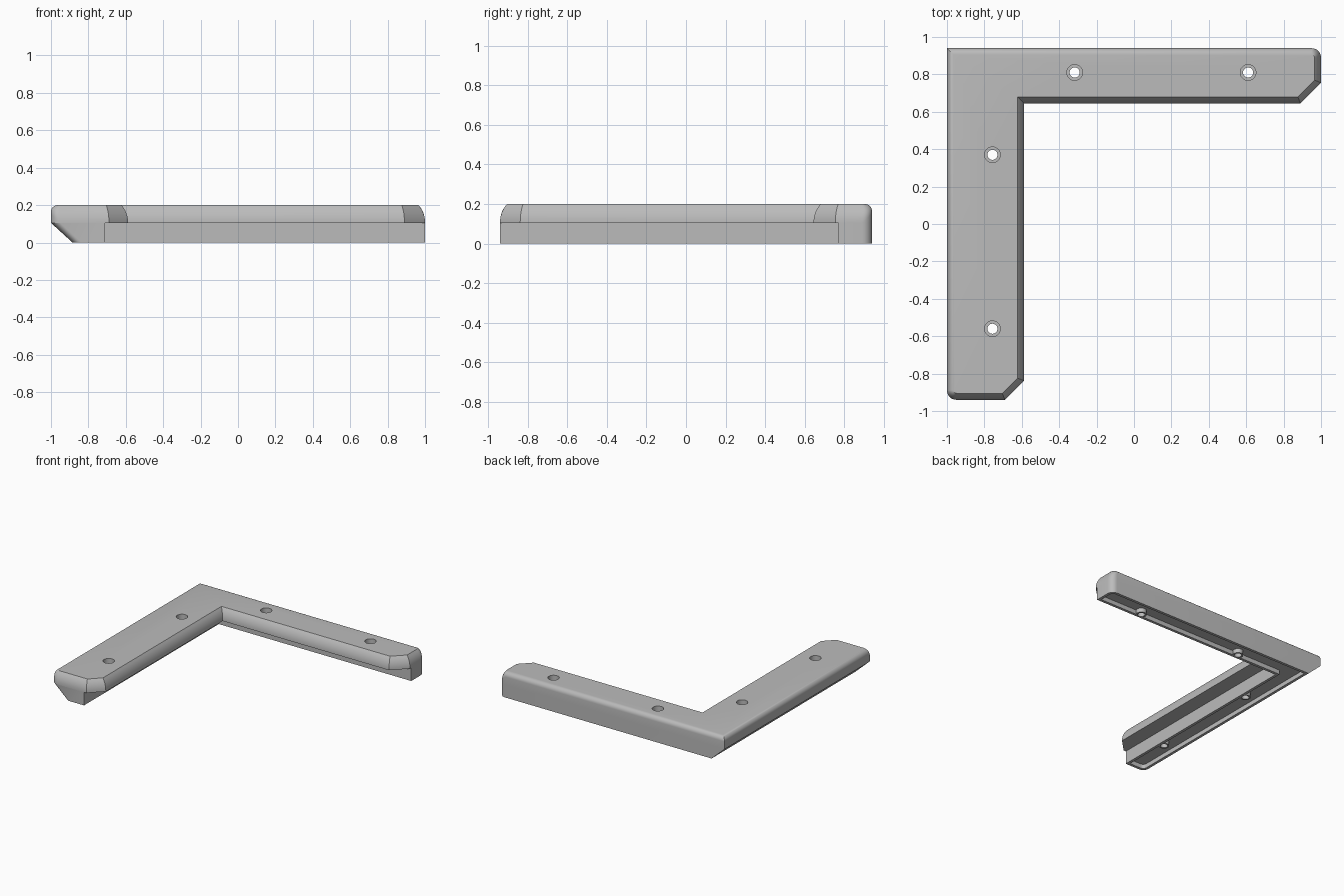
import bpy, bmesh, math
from mathutils import Vector

cube = bpy.data.objects.get("Cube")
if cube:
    bpy.data.objects.remove(cube, do_unlink=True)

grey = bpy.data.materials.new("plain grey")
grey.use_nodes = True
grey.diffuse_color = (0.5, 0.5, 0.5, 1)
grey.node_tree.nodes["Principled BSDF"].inputs["Base Color"].default_value = (0.5, 0.5, 0.5, 1)

HALF_Y = 0.94
STEP = 0.105      # underside of the overhanging slab
TOP = 0.2
CORNER = 0.05
BEVEL = 0.035
HOLES = [(-0.757, 0.37), (-0.757, -0.56), (-0.317, 0.81), (0.61, 0.81)]


def arc(cx, cy, start, n=6):
    """Quarter circle, counter-clockwise from the start angle in degrees."""
    angles = [math.radians(start + 90 * i / n) for i in range(n + 1)]
    return [(cx + CORNER * math.cos(a), cy + CORNER * math.sin(a)) for a in angles]


def inset(points, d):
    """Move a counter-clockwise outline inwards with mitred corners."""
    out = []
    for i, p in enumerate(points):
        a, b, c = Vector(points[i - 1]), Vector(p), Vector(points[(i + 1) % len(points)])
        e, f = (b - a).normalized(), (c - b).normalized()
        n, m = Vector((-e.y, e.x)), Vector((-f.y, f.x))
        out.append(tuple(b + (n + m) * d / (1 + n.dot(m))))
    return out


def flat(points, z):
    return [(x, y, z) for x, y in points]


def circle(x, y, z, r, n=32):
    return [(x + r * math.cos(math.tau * i / n), y + r * math.sin(math.tau * i / n), z)
            for i in range(n)]


def loft(name, stacks):
    """Skin each stack of rings into a closed solid."""
    bm = bmesh.new()
    for rings in stacks:
        loops = [[bm.verts.new(p) for p in ring] for ring in rings]
        n = len(loops[0])
        for low, high in zip(loops, loops[1:]):
            for i in range(n):
                j = (i + 1) % n
                bm.faces.new((low[i], low[j], high[j], high[i]))
        bm.faces.new(loops[0][::-1])
        bm.faces.new(loops[-1])
    bmesh.ops.recalc_face_normals(bm, faces=bm.faces)
    mesh = bpy.data.meshes.new(name)
    bm.to_mesh(mesh)
    bm.free()
    mesh.materials.append(grey)
    obj = bpy.data.objects.new(name, mesh)
    bpy.context.collection.objects.link(obj)
    return obj


def activate(obj):
    bpy.ops.object.select_all(action='DESELECT')
    obj.select_set(True)
    bpy.context.view_layer.objects.active = obj


def cut(obj, cutter):
    activate(obj)
    mod = obj.modifiers.new("cut", 'BOOLEAN')
    mod.operation = 'DIFFERENCE'
    mod.solver = 'EXACT'
    mod.object = cutter
    bpy.ops.object.modifier_apply(modifier=mod.name)


# Slab: L outline, soft rounding outside, taller rounding inside and at the ends
near_arc = arc(-1 + CORNER, -HALF_Y + CORNER, 180)
far_arc = arc(1 - CORNER, HALF_Y - CORNER, 0)
inner = [(-0.69, -HALF_Y), (-0.588, -0.838), (-0.588, 0.645), (0.89, 0.645), (1, 0.755)]
outline = [(-1, HALF_Y)] + near_arc + inner + far_arc
ramp = [i / (len(near_arc) - 1) for i in range(len(near_arc))]
tallness = [0] + ramp + [1] * len(inner) + ramp[::-1]

rings = [flat(outline, STEP)]
sweep = math.radians(40)
steps = 6
for k in range(steps + 1):
    a = sweep * k / steps
    u = (1 - math.cos(a)) / (1 - math.cos(sweep))
    tall = STEP + 0.004 + (TOP - STEP - 0.004) * math.sin(a) / math.sin(sweep)
    short = TOP - BEVEL + BEVEL * math.sqrt(max(0, 1 - (1 - u) ** 2))
    ring = inset(outline, BEVEL * u)
    rings.append([(x, y, short + (tall - short) * t) for (x, y), t in zip(ring, tallness)])
slab = loft("top_slab", [rings])


# Rib: narrower L below the slab, with a sloping left side
def rib_outline(left):
    return ([(left, HALF_Y)] + arc(left + CORNER, -HALF_Y + CORNER, 180)
            + [(-0.71, -HALF_Y), (-0.71, 0.77), (1, 0.77)] + far_arc)


foot = rib_outline(-0.885)
rib = loft("lower_rib", [[flat(foot, 0), flat(rib_outline(-1), STEP)]])

# Shallow channel in the underside
DEPTH = 0.035
channel_shape = inset(foot, 0.022)
channel = loft("channel_cutter", [[flat(channel_shape, -0.05), flat(channel_shape, DEPTH)]])
cut(rib, channel)

# Screw bosses standing in the channel
bosses = loft("screw_bosses", [[circle(x, y, 0.001, 0.039), circle(x, y, DEPTH + 0.005, 0.039)]
                               for x, y in HOLES])

# Stepped screw holes through everything
profile = [(0.027, -0.1), (0.027, 0.125), (0.042, 0.125), (0.042, 0.3)]
drill = loft("hole_cutter", [[circle(x, y, z, r) for r, z in profile] for x, y in HOLES])
for part in (slab, rib, bosses):
    cut(part, drill)
    activate(part)
    bpy.ops.object.shade_smooth_by_angle(angle=math.radians(28))

for helper in (channel, drill):
    bpy.data.objects.remove(helper, do_unlink=True)
